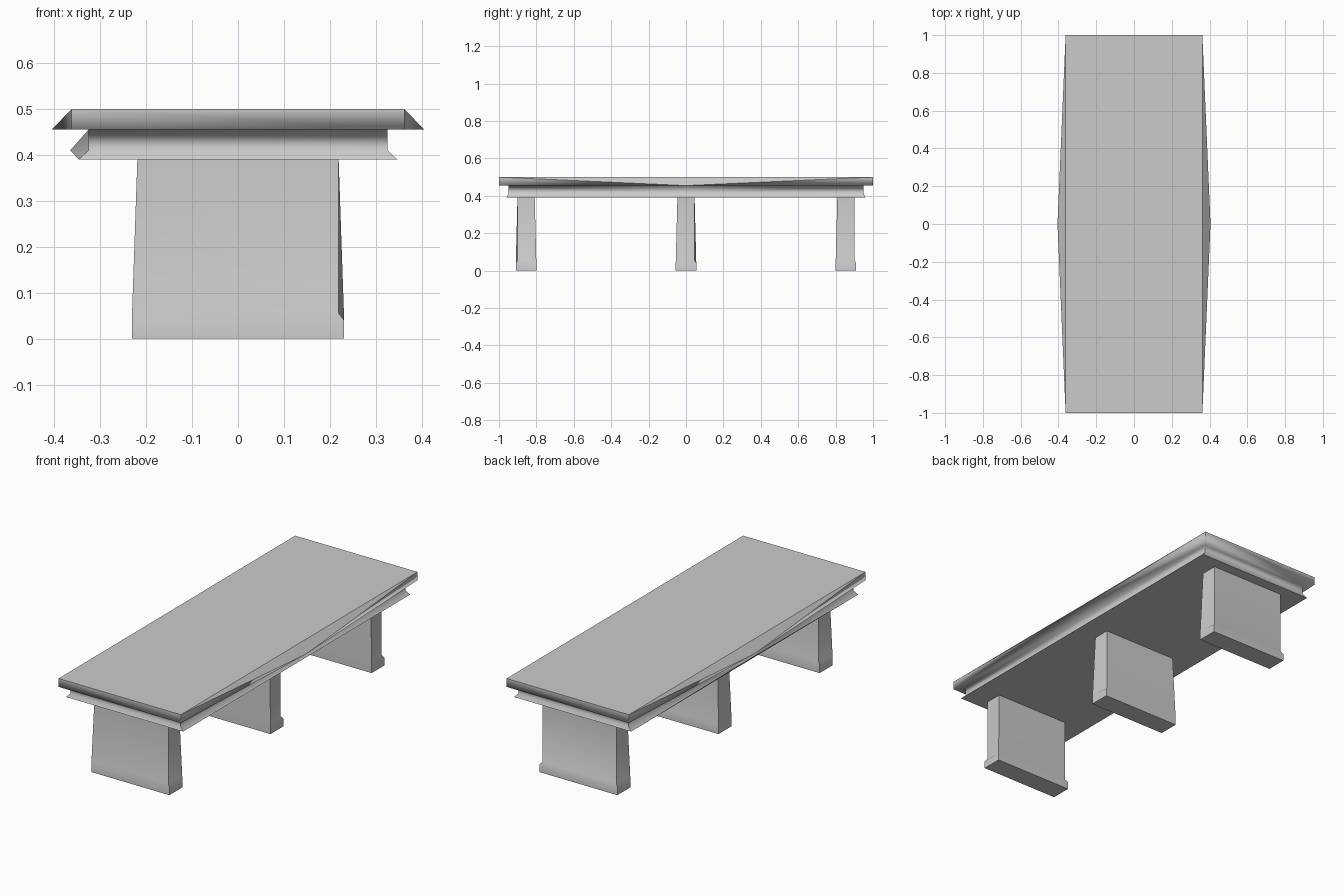
import bpy
import bmesh

if "Cube" in bpy.data.objects:
    bpy.data.objects.remove(bpy.data.objects["Cube"], do_unlink=True)

stone = bpy.data.materials.new("pale grey stone")
stone.use_nodes = True
stone.diffuse_color = (0.6, 0.6, 0.6, 1)
stone.node_tree.nodes["Principled BSDF"].inputs["Base Color"].default_value = (0.6, 0.6, 0.6, 1)


def loft(name, rings, soft_rings, split=None):
    """Skin closed rings from top to bottom; only soft_rings stay smooth."""
    bm = bmesh.new()
    loops = [[bm.verts.new(p) for p in ring] for ring in rings]
    n = len(loops[0])
    bm.faces.new(loops[0])
    bm.faces.new(loops[-1][::-1])
    for k in range(len(loops) - 1):
        a, b = loops[k], loops[k + 1]
        for i in range(n):
            j = (i + 1) % n
            quad = [a[i], b[i], b[j], a[j]]
            start = split(k, i) if split else None
            if start is None:
                bm.faces.new(quad)
            else:
                q = quad[start:] + quad[:start]
                bm.faces.new((q[0], q[1], q[2]))
                bm.faces.new((q[0], q[2], q[3]))
    bmesh.ops.recalc_face_normals(bm, faces=bm.faces)
    soft = {frozenset((loops[k][i], loops[k][(i + 1) % n]))
            for k in soft_rings for i in range(n)}
    for f in bm.faces:
        f.smooth = True
    for e in bm.edges:
        e.smooth = frozenset(e.verts) in soft or e.calc_face_angle(0) < 0.05
    mesh = bpy.data.meshes.new(name)
    bm.to_mesh(mesh)
    bm.free()
    mesh.materials.append(stone)
    obj = bpy.data.objects.new(name, mesh)
    bpy.context.collection.objects.link(obj)
    return obj


# Seat slab with moulded apron: half width, half length, height,
# then the mid-length reach on the -x and +x sides
profile = [
    (0.362, 1.00, 0.50, 0.362, 0.362),
    (0.362, 1.00, 0.455, 0.405, 0.405),
    (0.325, 0.95, 0.455, 0.325, 0.325),
    (0.325, 0.95, 0.41, 0.365, 0.325),
    (0.347, 0.96, 0.39, 0.347, 0.347),
]
rings = [[(-x, -y, z), (x, -y, z), (right, 0, z), (x, y, z), (-x, y, z), (-left, 0, z)]
         for x, y, z, left, right in profile]


def seat_split(k, i):
    # Fold each long side from its corners towards the bowed middle
    if i in (0, 3) or k == 1:
        return None
    middle_is_next = i in (1, 4)
    upward = k == 3
    return 0 if middle_is_next != upward else 1


loft("seat", rings, (1, 2, 3), seat_split)


# Tapered legs; a pinched corner runs straight down to a small foot ledge
def leg(name, y0, pinched, half_top, half_foot):
    corners = [(-1, -1), (1, -1), (1, 1), (-1, 1)]

    def ring(z, t, pinch=False):
        points = []
        for c in corners:
            s = 0 if pinch and c in pinched else t
            points.append((c[0] * (0.219 + 0.012 * s),
                           y0 + c[1] * (half_top + (half_foot - half_top) * s), z))
        return points
    loft(name, [ring(0.39, 0), ring(0.055, 0.96, True), ring(0.04, 1), ring(0, 1)], (1, 2))


leg("front_leg", -0.855, [(1, -1), (-1, 1)], 0.046, 0.055)
leg("middle_leg", 0, [(1, 1)], 0.046, 0.055)
leg("back_leg", 0.855, [(1, 1), (-1, 1)], 0.046, 0.055)
